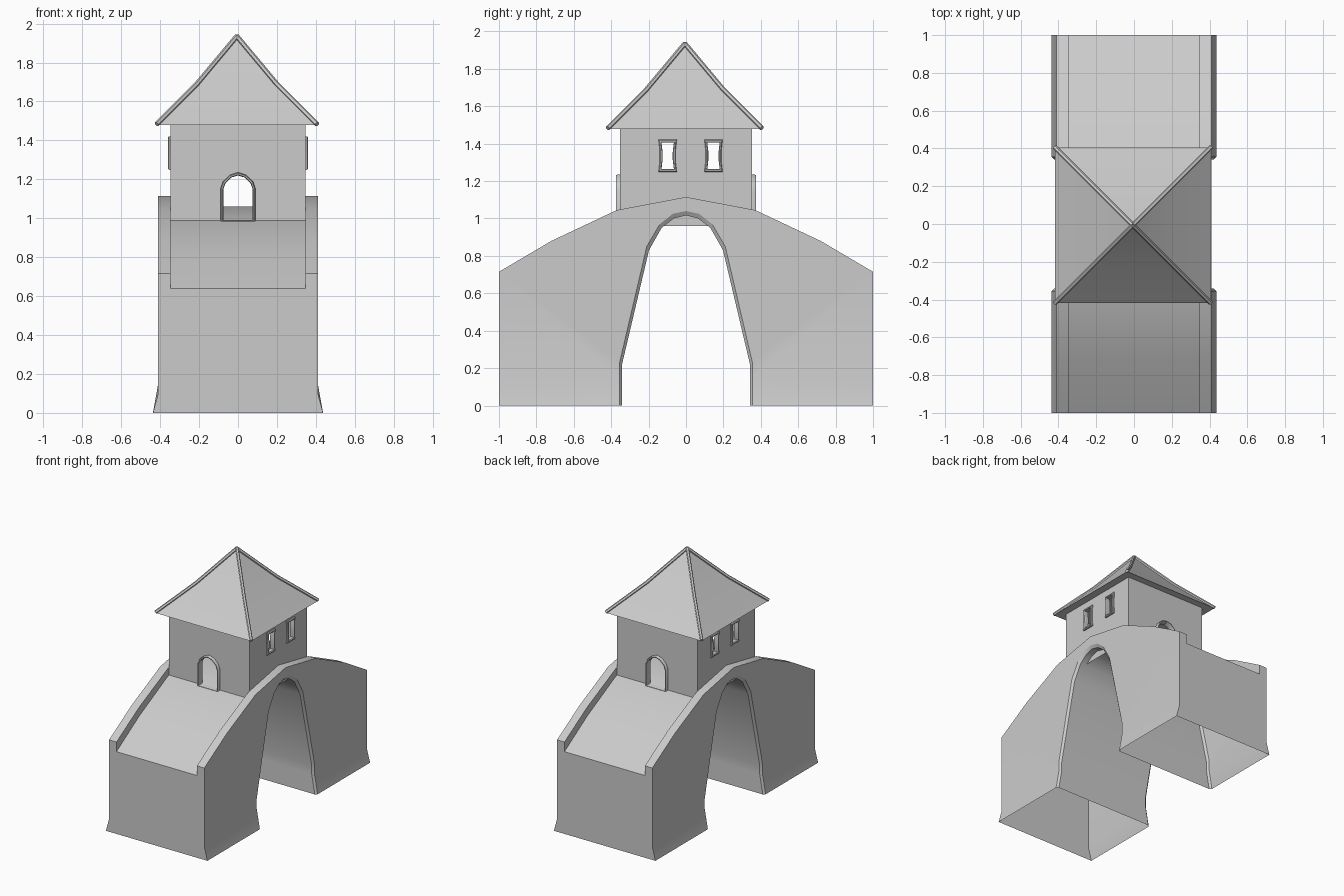
import bpy, bmesh, math
from mathutils import Vector

if "Cube" in bpy.data.objects:
    bpy.data.objects.remove(bpy.data.objects["Cube"])

stone = bpy.data.materials.new("grey_stone")
stone.use_nodes = True
GREY = (0.6, 0.6, 0.6, 1)
stone.diffuse_color = GREY
stone.node_tree.nodes["Principled BSDF"].inputs["Base Color"].default_value = GREY


def finish(name, bm, angle=30):
    """Weld, orient and smooth a mesh, and add it to the scene."""
    bmesh.ops.remove_doubles(bm, verts=bm.verts, dist=0.0005)
    bmesh.ops.recalc_face_normals(bm, faces=bm.faces)
    mesh = bpy.data.meshes.new(name)
    bm.to_mesh(mesh)
    bm.free()
    ob = bpy.data.objects.new(name, mesh)
    bpy.context.collection.objects.link(ob)
    ob.data.materials.append(stone)
    bpy.ops.object.select_all(action='DESELECT')
    ob.select_set(True)
    bpy.context.view_layer.objects.active = ob
    bpy.ops.object.shade_smooth_by_angle(angle=math.radians(angle))
    return ob


def face(bm, points):
    return bm.faces.new([bm.verts.new(p) for p in points])


def strip(bm, a, b, closed=False):
    """Quads between two matching point rows."""
    n = len(a)
    for i in range(n if closed else n - 1):
        j = (i + 1) % n
        face(bm, [a[i], a[j], b[j], b[i]])


def mirrored(half):
    """Half profile from the outside to the middle, completed to both sides."""
    return half + [(-y, z) for y, z in reversed(half[:-1])]


def at_x(x, profile):
    return [Vector((x, y, z)) for y, z in profile]


# Bridge: hump-backed shell with parapets, flared feet and a tapered arch
W, ROAD_W, FLARE = 0.41, 0.346, 0.027
parapet = mirrored([(-1, .715), (-.72, .88), (-.37, 1.045), (0, 1.115)])
road = mirrored([(-1, .64), (-.72, .81), (-.37, .985), (0, 1.06)])
arch_out = mirrored([(-.355, 0), (-.355, .15), (-.355, .23), (-.21, .85),
                     (-.14, .97), (-.07, 1.025), (0, 1.04)])
arch_in = mirrored([(-.342, 0), (-.342, .15), (-.342, .22), (-.198, .83),
                    (-.13, .95), (-.065, 1.0), (0, 1.017)])


def flared(x, profile):
    side = 1 if x > 0 else -1
    return [Vector((x + (side * FLARE if z == 0 else 0), y, z)) for y, z in profile]


bm = bmesh.new()
for s in (-1, 1):
    face(bm, at_x(s * W, [(-1, .1)] + parapet + [(1, .1)] + arch_out[1:-1][::-1]))
    for e in (-1, 1):
        face(bm, flared(s * W, [(e, .1), (e * .355, .15), (e * .355, 0), (e, 0)]))
    strip(bm, flared(s * W, arch_out), flared(s * (W - .015), arch_in))
    strip(bm, at_x(s * W, parapet), at_x(s * ROAD_W, parapet))
    strip(bm, at_x(s * ROAD_W, parapet), at_x(s * ROAD_W, road))
strip(bm, at_x(-ROAD_W, road), at_x(ROAD_W, road))
strip(bm, flared(-W + .015, arch_in), flared(W - .015, arch_in))
for e in (-1, 1):
    half = [(W + FLARE, 0), (W, .1), (W, .715), (ROAD_W, .715), (ROAD_W, .64)]
    outline = half + [(-x, z) for x, z in reversed(half)]
    face(bm, [(x, e, z) for x, z in outline])
finish("bridge", bm)

# Opening outlines, as (across, up) loops
def door_loop(grow):
    w, top = .075 + grow, 1.22 + grow
    right = [(w, .99 - grow), (w, 1.15), (w * .85, 1.15 + (top - 1.15) * .45),
             (w * .45, 1.15 + (top - 1.15) * .85)]
    return right + [(0, top)] + [(-x, z) for x, z in reversed(right)]


def window_loop(centre, grow):
    w, low, top = .033 + grow, 1.265 - grow, 1.405 + grow
    waist = w - .006
    right = [(w, low), (waist, low + .05), (waist, top - .05), (w, top)]
    return [(centre + x, z) for x, z in right + [(-x, z) for x, z in reversed(right)]]


def placed(axis, depth, loop):
    """Put an outline on the wall plane across the given axis."""
    return [Vector((u, depth, z) if axis == 'y' else (depth, u, z)) for u, z in loop]


def wall(bm, axis, depth, width, bottom, holes):
    """Flat wall panel with holes."""
    edges = []
    outer = [(-width, bottom), (width, bottom), (width, 1.48), (-width, 1.48)]
    for loop in [outer] + holes:
        verts = [bm.verts.new(p) for p in placed(axis, depth, loop)]
        edges += [bm.edges.new((v, verts[i - 1])) for i, v in enumerate(verts)]
    bmesh.ops.triangle_fill(bm, edges=edges, use_beauty=True)


def frame(name, axis, side, base, proud, loop):
    """Bevelled surround, from the wall out and back into the opening."""
    steps = [(.016, -.004), (.016, proud * .6), (.011, proud), (.004, proud),
             (0, proud * .6), (0, -.02), (.016, -.02), (.016, -.004)]
    rows = [placed(axis, side * (base + d), loop(g)) for g, d in steps]
    bm = bmesh.new()
    for a, b in zip(rows, rows[1:]):
        strip(bm, a, b, closed=True)
    finish(name, bm)


# Tower walls and surrounds
WINDOWS = (-.098, .147)
TX, TY = .346, .352
bm = bmesh.new()
for s in (-1, 1):
    wall(bm, 'y', s * TY, TX, .96, [door_loop(.008)])
    wall(bm, 'x', s * TX, TY, .96, [window_loop(c, .008) for c in WINDOWS])
finish("tower_walls", bm)
for s, end in ((-1, "front"), (1, "back")):
    frame(end + "_door_surround", 'y', s, TY, .022, door_loop)
for s, side in ((-1, "right"), (1, "left")):
    for c, place in zip(WINDOWS, ("front", "back")):
        frame(f"{side}_{place}_window_surround", 'x', s, TX, .014,
              lambda g, c=c: window_loop(c, g))

# Pyramid roof with slightly hollow slopes and a flat underside
OFF = -.006
slope = [(.412, 1.478), (.205, 1.685), (0, 1.93)]


def ring(r, z):
    return [Vector((OFF + a * r, OFF + b * r, z))
            for a, b in ((-1, -1), (1, -1), (1, 1), (-1, 1))]


bm = bmesh.new()
rings = [ring(r, z) for r, z in slope]
strip(bm, rings[0], rings[1], closed=True)
for i in range(4):
    face(bm, [rings[1][i], rings[1][(i + 1) % 4], rings[2][0]])
face(bm, rings[0])
finish("roof", bm)

# Rounded hip ridges
for i, corner in enumerate(("front_right", "front_left", "back_left", "back_right")):
    curve = bpy.data.curves.new(corner + "_hip", 'CURVE')
    curve.dimensions = '3D'
    curve.bevel_depth, curve.bevel_resolution, curve.use_fill_caps = .013, 1, True
    line = curve.splines.new('POLY')
    line.points.add(2)
    for point, row in zip(line.points, rings):
        point.co = (*(row[i] + Vector((0, 0, .005))), 1)
    temp = bpy.data.objects.new("hip_path", curve)
    bpy.context.collection.objects.link(temp)
    bpy.context.view_layer.update()
    mesh = temp.evaluated_get(bpy.context.evaluated_depsgraph_get()).to_mesh()
    bm = bmesh.new()
    bm.from_mesh(mesh)
    bpy.data.objects.remove(temp)
    finish(corner + "_hip_ridge", bm, 50)
